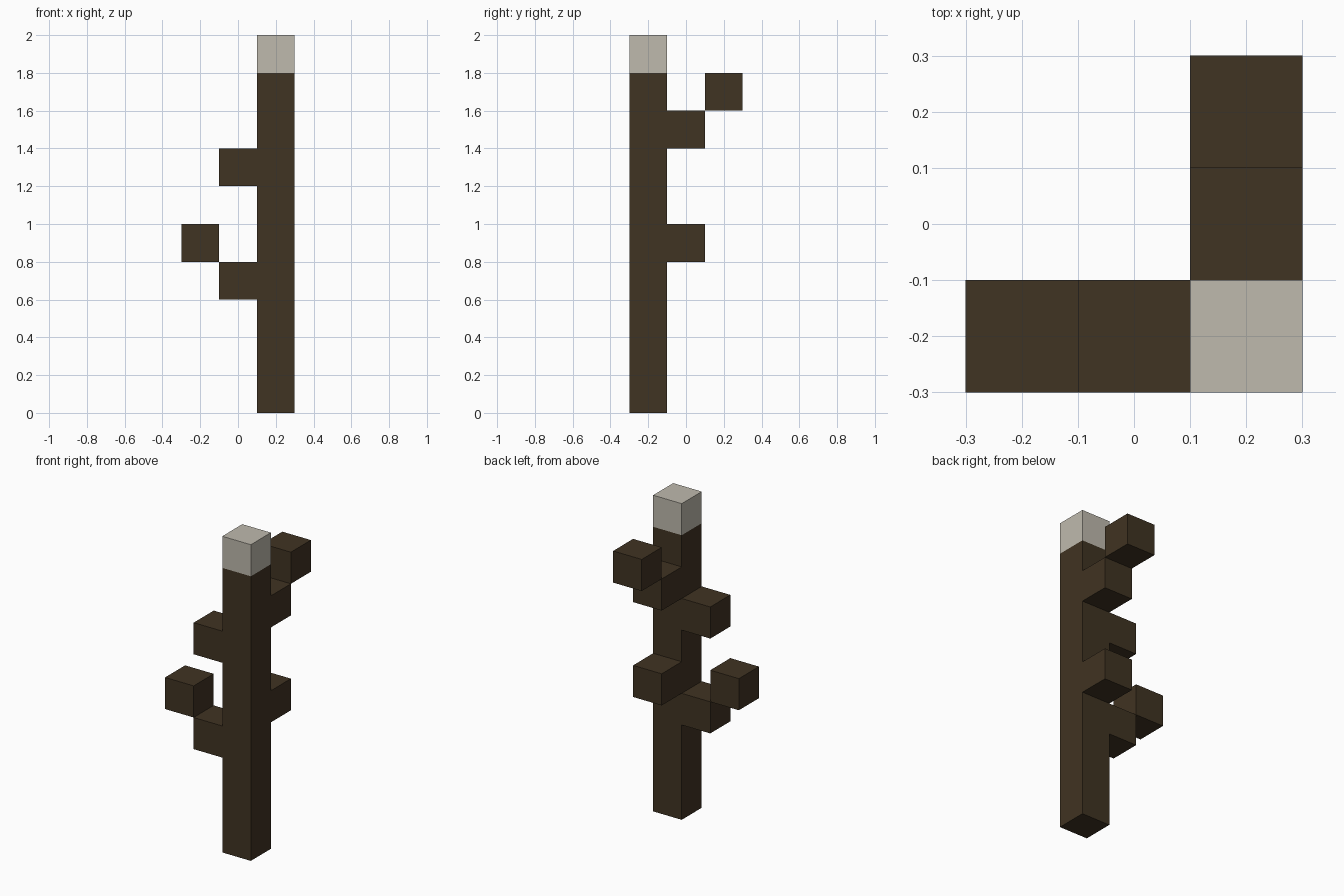
import bpy
import bmesh
from mathutils import Vector

default = bpy.data.objects.get("Cube")
if default:
    bpy.data.objects.remove(default, do_unlink=True)

UNIT = 0.2                      # edge length of one block
ORIGIN = Vector((0.2, -0.2, 0))  # foot of the trunk


def material(name, rgb):
    mat = bpy.data.materials.new(name)
    mat.use_nodes = True
    color = (*rgb, 1.0)
    mat.diffuse_color = color
    mat.node_tree.nodes["Principled BSDF"].inputs["Base Color"].default_value = color
    return mat


def block(name, column, row, level, mat, height=1):
    """Box on the block grid; column and row count from the trunk."""
    bm = bmesh.new()
    bmesh.ops.create_cube(bm, size=UNIT)
    bmesh.ops.scale(bm, vec=(1, 1, height), verts=bm.verts)
    bmesh.ops.translate(bm, vec=(0, 0, UNIT * height / 2), verts=bm.verts)
    mesh = bpy.data.meshes.new(name)
    bm.to_mesh(mesh)
    bm.free()
    mesh.materials.append(mat)
    obj = bpy.data.objects.new(name, mesh)
    obj.location = ORIGIN + Vector((column, row, level)) * UNIT
    bpy.context.collection.objects.link(obj)
    return obj


bark = material("dark_brown_bark", (0.051, 0.033, 0.016))
pale = material("pale_grey_tip", (0.521, 0.491, 0.423))

# Upright trunk and its pale tip
block("trunk", 0, 0, 0, bark, height=9)
block("trunk_tip", 0, 0, 9, pale)

# Side branches, stepping up and outward
block("lower_right_branch", -1, 0, 3, bark)
block("lower_right_branch_end", -2, 0, 4, bark)
block("upper_right_branch", -1, 0, 6, bark)

# Back branches
block("lower_back_branch", 0, 1, 4, bark)
block("upper_back_branch", 0, 1, 7, bark)
block("upper_back_branch_end", 0, 2, 8, bark)
